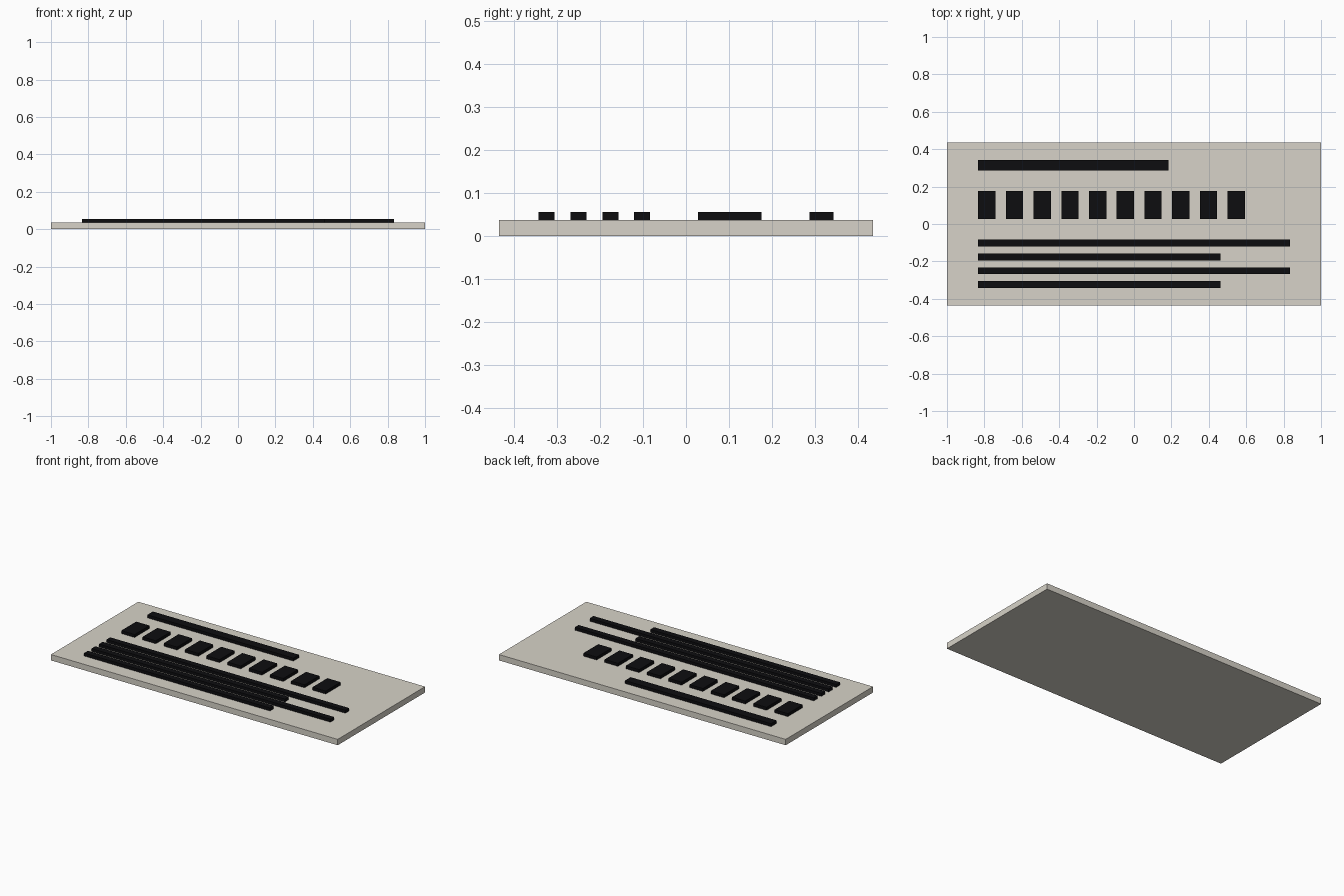
import bpy, bmesh

if "Cube" in bpy.data.objects:
    bpy.data.objects.remove(bpy.data.objects["Cube"])

U = 2 / 108           # grid unit: the plate is 108 x 47 units
W, D = 108, 47
BASE, RAISE = 2, 1    # thickness of plate and raised marks, in units


def material(name, colour):
    m = bpy.data.materials.new(name)
    m.diffuse_color = (*colour, 1)
    m.use_nodes = True
    m.node_tree.nodes["Principled BSDF"].inputs["Base Color"].default_value = m.diffuse_color
    return m


def box(name, x0, x1, y0, y1, z0, z1, mat):
    """Box given by its grid extents, measured from the plate's front left corner."""
    bm = bmesh.new()
    bmesh.ops.create_cube(bm, size=1)
    for v in bm.verts:
        v.co.x = ((x1 if v.co.x > 0 else x0) - W / 2) * U
        v.co.y = ((y1 if v.co.y > 0 else y0) - D / 2) * U
        v.co.z = (z1 if v.co.z > 0 else z0) * U
    mesh = bpy.data.meshes.new(name)
    bm.to_mesh(mesh)
    bm.free()
    mesh.materials.append(mat)
    ob = bpy.data.objects.new(name, mesh)
    bpy.context.collection.objects.link(ob)
    return ob


stone = material("warm_pale_grey", (0.68, 0.65, 0.58))
black = material("black", (0.004, 0.004, 0.005))

# Flat plate
box("plate", 0, W, 0, D, 0, BASE, stone)


def raised(name, x0, x1, y0, y1):
    box(name, x0, x1, y0, y1, BASE, BASE + RAISE, black)


# Four thin strips near the front, alternately short and long
for i in range(4):
    raised(f"thin_strip_{i + 1}", 9, 99 if i % 2 else 79, 5 + 4 * i, 7 + 4 * i)

# Row of ten upright blocks
for i in range(10):
    raised(f"block_{i + 1}", 9 + 8 * i, 14 + 8 * i, 25, 33)

# Thick strip at the back
raised("thick_strip", 9, 64, 39, 42)
